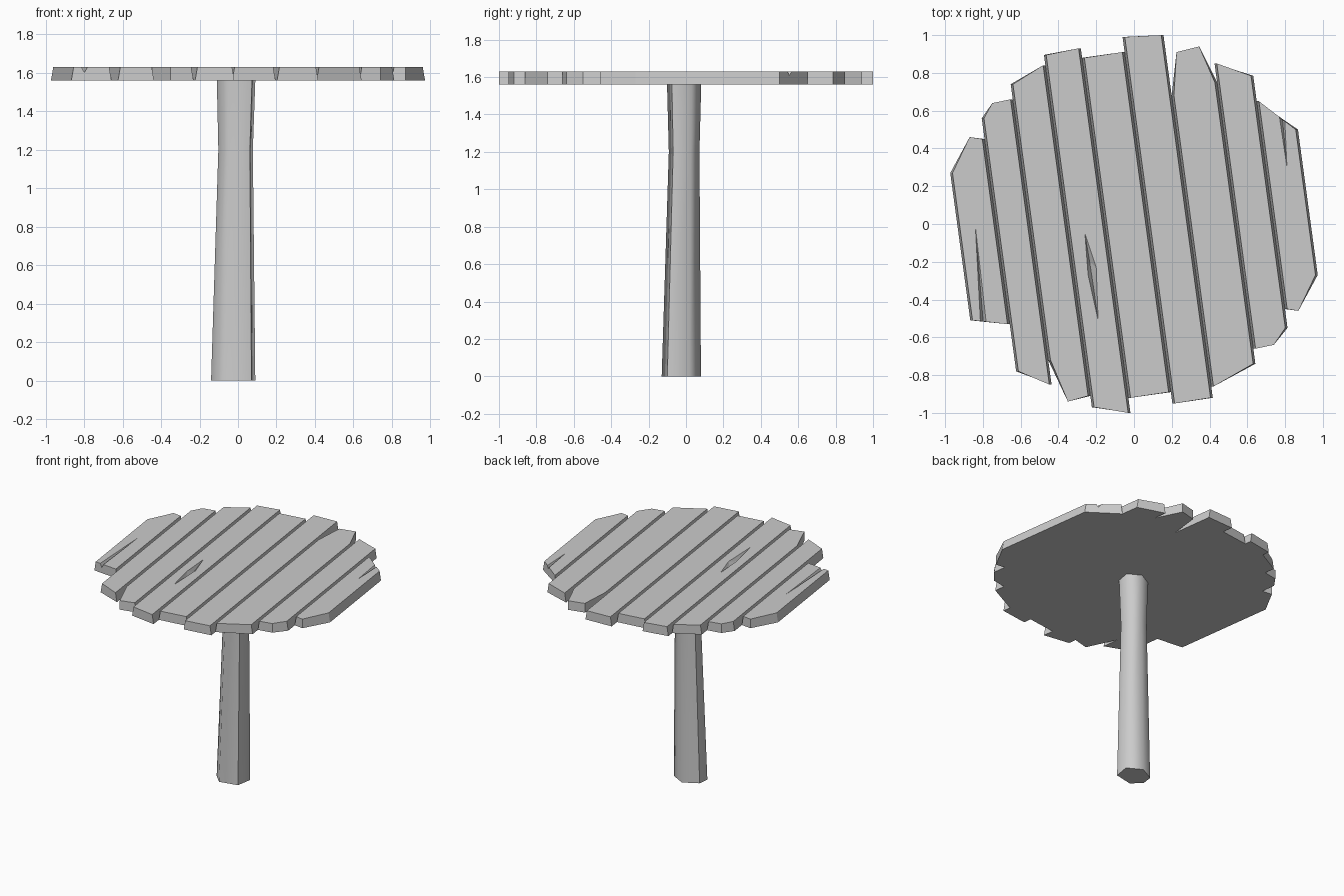
import bpy, bmesh

if "Cube" in bpy.data.objects:
    bpy.data.objects.remove(bpy.data.objects["Cube"])

SLANT = 0.136            # planks lean: u = x + SLANT * y is constant along a seam
Z0, Z1 = 1.56, 1.63
INSET = 0.012


def make(name, bm):
    bmesh.ops.recalc_face_normals(bm, faces=bm.faces)
    me = bpy.data.meshes.new(name)
    bm.to_mesh(me)
    bm.free()
    ob = bpy.data.objects.new(name, me)
    bpy.context.collection.objects.link(ob)
    return ob


def loft(bm, rings):
    vs = [[bm.verts.new(p) for p in r] for r in rings]
    n = len(vs[0])
    for a, b in zip(vs, vs[1:]):
        for i in range(n):
            bm.faces.new((a[i], a[(i + 1) % n], b[(i + 1) % n], b[i]))
    bm.faces.new(vs[0][::-1])
    bm.faces.new(vs[-1])
    return vs


def plank(name, lo, hi, back, front):
    # ends are listed left to right; outer points snap onto the seams
    pts = []
    for end in (back, front):
        e = [list(p) for p in end]
        e[0][0] = lo - SLANT * e[0][1]
        e[-1][0] = hi - SLANT * e[-1][1]
        pts.append(e)
    outline = pts[0] + pts[1][::-1]
    top = []
    for x, y in outline:
        u = min(max(x + SLANT * y, lo + INSET), hi - INSET)
        top.append((u - SLANT * y, y, Z1))
    bm = bmesh.new()
    loft(bm, [[(x, y, Z0) for x, y in outline], top])
    return make(name, bm)


# Table top planks
seams = [-.936, -.73, -.552, -.355, -.155, .074, .292, .542, .738, .936]
ends = [
    ([(-.97, .27), (-.87, .46), (-.81, .45)], [(-.87, -.51), (-.67, -.53)]),
    ([(-.81, .56), (-.75, .64), (-.65, .66)], [(-.63, -.78), (-.43, -.85)]),
    ([(-.65, .74), (-.48, .84)], [(-.44, -.72), (-.35, -.94), (-.23, -.91)]),
    ([(-.48, .895), (-.28, .93)], [(-.22, -.97), (-.02, -1.0)]),
    ([(-.28, .88), (-.06, .91)], [(-.02, -.92), (.20, -.89)]),
    ([(-.06, .99), (.15, 1.0)], [(.21, -.95), (.42, -.92)]),
    ([(.2, .68), (.225, .91), (.345, .94), (.43, .75)], [(.42, -.86), (.64, -.74)]),
    ([(.43, .85), (.62, .785)], [(.64, -.66), (.74, -.64), (.81, -.55)]),
    ([(.64, .65), (.87, .50)], [(.80, -.45), (.87, -.46), (.97, -.27)]),
]
planks = [plank(f"plank_{i + 1}", seams[i], seams[i + 1], *e)
          for i, e in enumerate(ends)]


def crack(ob, outline, low):
    # V-shaped wedge cut out of a plank's upper face
    bm = bmesh.new()
    for x, y in outline:
        bm.verts.new((x, y, Z1))
        bm.verts.new((x, y, Z1 + .03))
    for p in low:
        bm.verts.new(p)
    bmesh.ops.convex_hull(bm, input=bm.verts)
    cutter = make(ob.name + "_crack_cutter", bm)
    mod = ob.modifiers.new("crack", 'BOOLEAN')
    mod.operation = 'DIFFERENCE'
    mod.solver = 'EXACT'
    mod.object = cutter
    bpy.context.view_layer.objects.active = ob
    bpy.ops.object.modifier_apply(modifier=mod.name)
    bpy.data.objects.remove(cutter)


# Splits in the wood
crack(planks[0], [(-.84, -.01), (-.811, -.56), (-.778, -.56)], [(-.795, -.56, 1.60)])
crack(planks[3], [(-.26, -.05), (-.243, -.27), (-.19, -.51), (-.20, -.23)],
      [(-.235, -.2, 1.6), (-.215, -.33, 1.6)])
crack(planks[8], [(.81, .30), (.762, .62), (.795, .62)], [(.78, .62, 1.60)])

# Six-sided post, waisted near the top
base = [(.07, -.10), (.09, .02), (-.02, .08), (-.13, .02), (-.14, -.06), (-.07, -.13)]
rings = []
for z, s, dx, dy in [(0, 1, -.025, -.025), (1.2, .78, -.0125, -.01), (Z0, .87, -.01, -.01)]:
    rings.append([((x + .025) * s + dx, (y + .025) * s + dy, z) for x, y in base])
bm = bmesh.new()
vs = loft(bm, rings)
for f in bm.faces:
    f.smooth = len(f.verts) == 4
for a, b in zip(vs, vs[1:]):
    for i in (0, 3):
        bm.edges.get((a[i], b[i])).smooth = False
for r in (vs[0], vs[-1]):
    for i in range(6):
        bm.edges.get((r[i], r[(i + 1) % 6])).smooth = False
make("post", bm)
